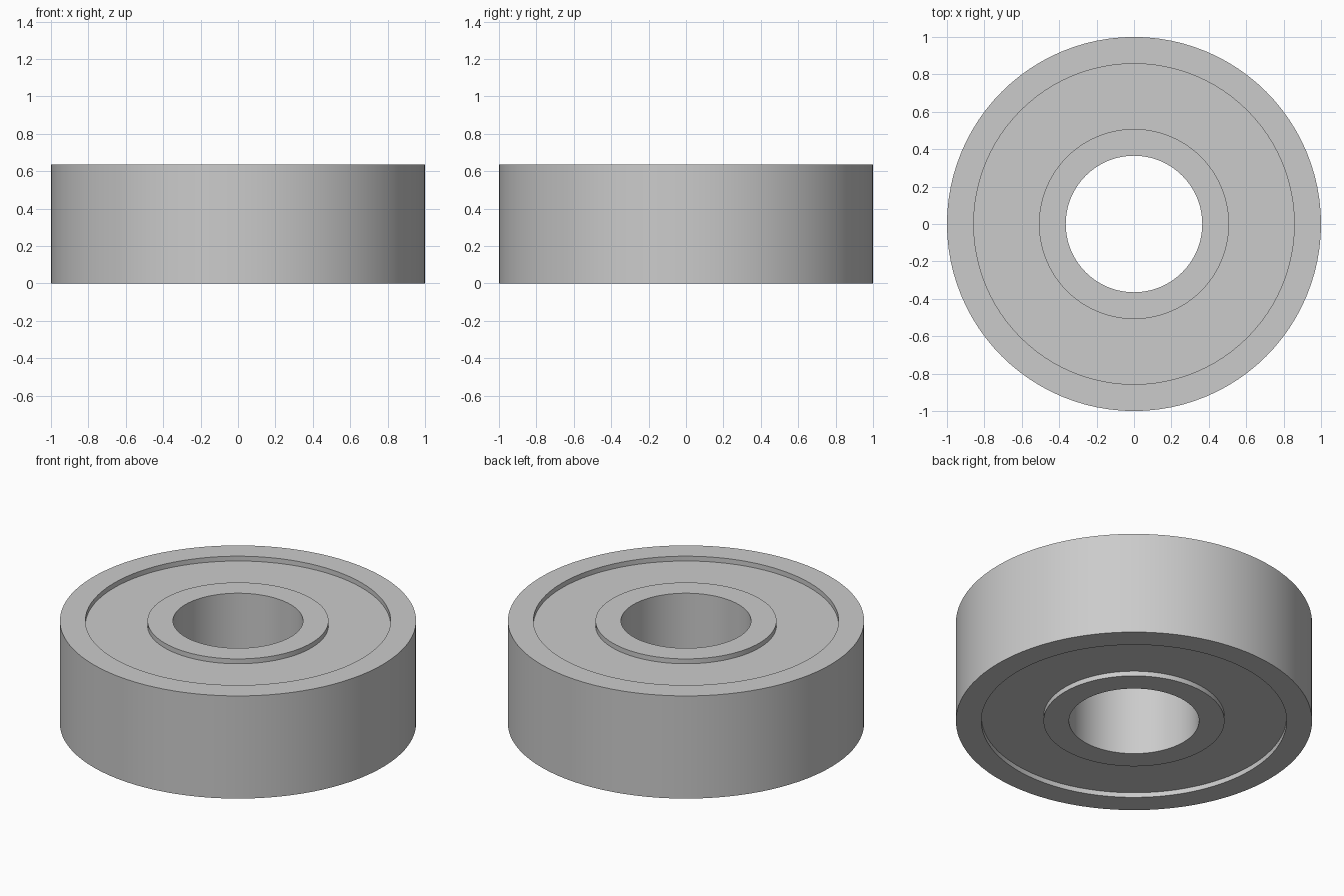
import bpy, bmesh, math

if "Cube" in bpy.data.objects:
    bpy.data.objects.remove(bpy.data.objects["Cube"])

SEG = 96
H = 0.636      # bearing width
GAP = 0.03     # recess depth of the seals

steel = bpy.data.materials.new("grey steel")
steel.diffuse_color = (0.6, 0.6, 0.6, 1)
steel.use_nodes = True
steel.node_tree.nodes["Principled BSDF"].inputs["Base Color"].default_value = steel.diffuse_color


def ring(name, r_in, r_out, z0, z1):
    """Rectangular profile revolved about z."""
    bm = bmesh.new()
    profile = [(r_in, z0), (r_out, z0), (r_out, z1), (r_in, z1)]
    loops = []
    for r, z in profile:
        loops.append([bm.verts.new((r * math.cos(2 * math.pi * i / SEG),
                                    r * math.sin(2 * math.pi * i / SEG), z))
                      for i in range(SEG)])
    for k in range(4):
        a, b = loops[k], loops[(k + 1) % 4]
        for i in range(SEG):
            j = (i + 1) % SEG
            bm.faces.new((a[i], b[i], b[j], a[j]))
    bmesh.ops.recalc_face_normals(bm, faces=bm.faces)
    mesh = bpy.data.meshes.new(name)
    bm.to_mesh(mesh)
    bm.free()
    mesh.materials.append(steel)
    obj = bpy.data.objects.new(name, mesh)
    bpy.context.collection.objects.link(obj)
    bpy.ops.object.select_all(action='DESELECT')
    obj.select_set(True)
    bpy.context.view_layer.objects.active = obj
    bpy.ops.object.shade_smooth_by_angle(angle=math.radians(30))
    return obj


# Inner and outer races
ring("outer_race", 0.857, 1.0, 0, H)
ring("inner_race", 0.365, 0.508, 0, H)
# Recessed seal filling the space between the races
ring("seal", 0.508, 0.857, GAP, H - GAP)
